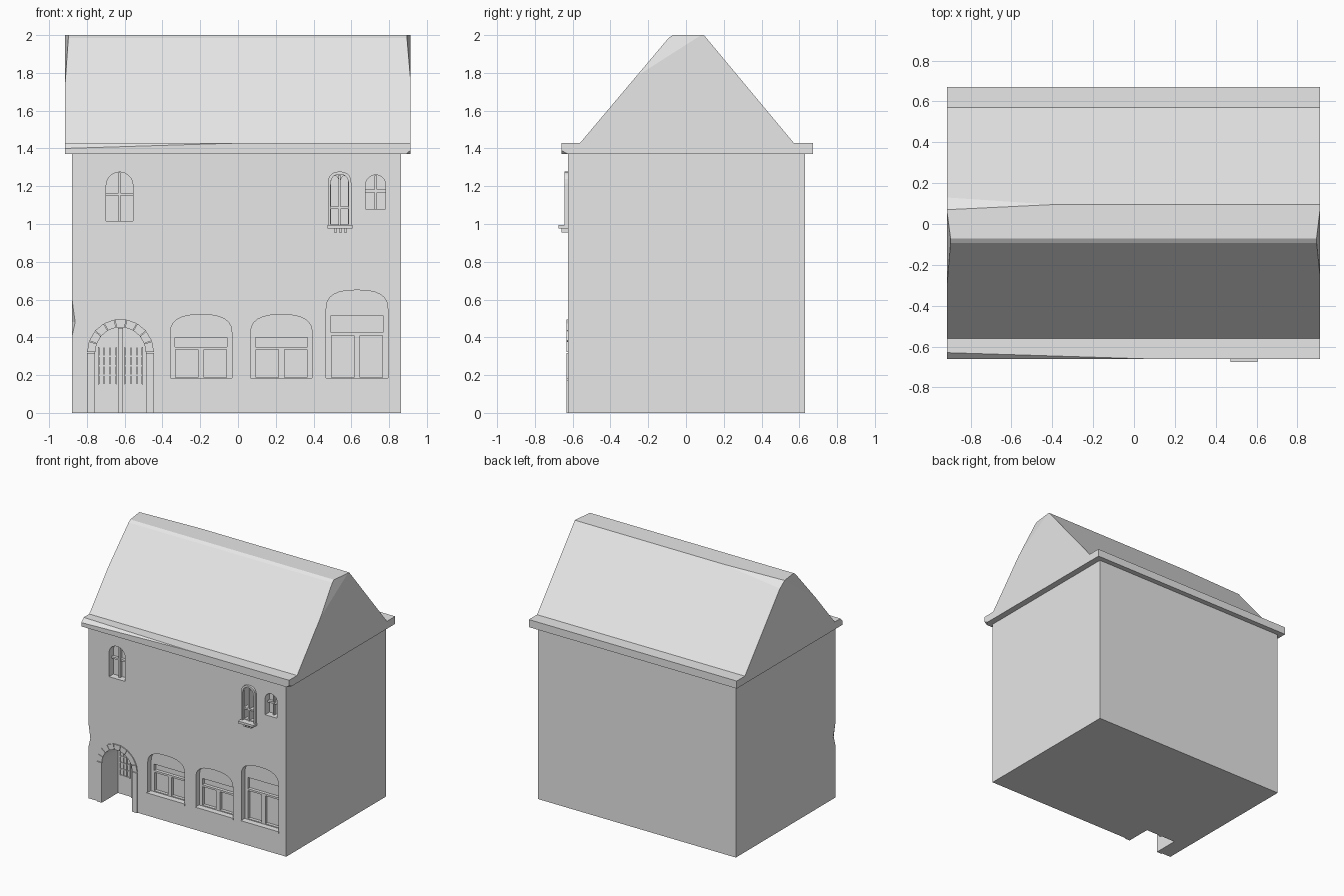
import bpy, bmesh, math
from mathutils import Vector

if "Cube" in bpy.data.objects:
    bpy.data.objects.remove(bpy.data.objects["Cube"])

stone = bpy.data.materials.new("pale grey stone")
stone.use_nodes = True
GREY = (0.8, 0.8, 0.8, 1)
stone.diffuse_color = GREY
stone.node_tree.nodes["Principled BSDF"].inputs["Base Color"].default_value = GREY

FRONT = -0.625


def finish(name, bm):
    bmesh.ops.recalc_face_normals(bm, faces=bm.faces)
    mesh = bpy.data.meshes.new(name)
    bm.to_mesh(mesh)
    bm.free()
    mesh.materials.append(stone)
    obj = bpy.data.objects.new(name, mesh)
    bpy.context.collection.objects.link(obj)
    return obj


def prism(name, outline, y0, y1):
    """Extrude an outline of (x, z) points from y0 to y1."""
    bm = bmesh.new()
    face = bm.faces.new([bm.verts.new((x, y0, z)) for x, z in outline])
    ext = bmesh.ops.extrude_face_region(bm, geom=[face])
    moved = [g for g in ext["geom"] if isinstance(g, bmesh.types.BMVert)]
    bmesh.ops.translate(bm, verts=moved, vec=(0, y1 - y0, 0))
    return finish(name, bm)


def rect(x0, x1, z0, z1):
    return [(x0, z0), (x1, z0), (x1, z1), (x0, z1)]


def box(name, x0, x1, y0, y1, z0, z1):
    return prism(name, rect(x0, x1, z0, z1), y0, y1)


def arch(cx, half, z0, spring, top, power=2, steps=10):
    """Opening outline with a round or flattened head."""
    pts = [(cx - half, z0), (cx + half, z0)]
    for i in range(steps + 1):
        a = math.pi * i / steps
        c, s = math.cos(a), max(math.sin(a), 0)
        x = math.copysign(abs(c) ** (2 / power), c)
        pts.append((cx + half * x, spring + (top - spring) * s ** (2 / power)))
    return pts


def cut(target, cutter):
    """Subtract the cutter from the target and discard it."""
    mod = target.modifiers.new("cut", "BOOLEAN")
    mod.operation, mod.solver, mod.object = "DIFFERENCE", "EXACT", cutter
    bpy.context.view_layer.objects.active = target
    bpy.ops.object.modifier_apply(modifier=mod.name)
    bpy.data.objects.remove(cutter)


def carve(target, outline, depth):
    cut(target, prism("cutter", outline, FRONT - 0.1, FRONT + depth))


def chip(obj, a, b, c):
    """Slice off the corner outside the plane through three points."""
    a, b, c = Vector(a), Vector(b), Vector(c)
    bm = bmesh.new()
    bm.from_mesh(obj.data)
    centre = sum((v.co for v in bm.verts), Vector()) / len(bm.verts)
    normal = (b - a).cross(c - a).normalized()
    if normal.dot(centre - a) > 0:
        normal = -normal
    res = bmesh.ops.bisect_plane(bm, geom=bm.verts[:] + bm.edges[:] + bm.faces[:],
                                 plane_co=a, plane_no=normal, clear_outer=True)
    edges = [g for g in res["geom_cut"] if isinstance(g, bmesh.types.BMEdge)]
    bmesh.ops.contextual_create(bm, geom=edges)
    bmesh.ops.recalc_face_normals(bm, faces=bm.faces)
    bm.to_mesh(obj.data)
    bm.free()


# House walls
walls = box("walls", -0.88, 0.862, FRONT, 0.63, 0, 1.37)

# Worn dent in the front corner
bm = bmesh.new()
for p in [(-0.88, FRONT, 0.40), (-0.88, FRONT, 0.61), (-0.862, FRONT, 0.48),
          (-0.88, -0.59, 0.48), (-0.9, -0.645, 0.5)]:
    bm.verts.new(p)
bmesh.ops.convex_hull(bm, input=bm.verts)
cut(walls, finish("cutter", bm))

# Eaves slab with worn edges
LEFT, RIGHT = -0.917, 0.912
eaves = box("eaves", LEFT, RIGHT, -0.66, 0.672, 1.37, 1.43)
chip(eaves, (LEFT, -0.66, 1.40), (LEFT, -0.63, 1.43), (0.05, -0.66, 1.43))
chip(eaves, (RIGHT, -0.66, 1.39), (0.89, -0.66, 1.37), (RIGHT, -0.625, 1.37))

# Roof with a flat ridge and worn gable corners
bm = bmesh.new()
profile = [(-0.56, 1.43), (-0.092, 1.985), (-0.07, 2), (0.095, 2), (0.57, 1.43)]
ends = [[bm.verts.new((x, y, z)) for y, z in profile] for x in (LEFT, RIGHT)]
bm.faces.new(ends[0])
bm.faces.new(ends[1])
for i in range(len(profile)):
    j = (i + 1) % len(profile)
    bm.faces.new((ends[0][i], ends[0][j], ends[1][j], ends[1][i]))
roof = finish("roof", bm)
chip(roof, (RIGHT, -0.28, 1.77), (0.893, -0.08, 2), (RIGHT, 0.08, 2))
chip(roof, (LEFT, -0.3, 1.73), (-0.897, -0.08, 2), (LEFT, 0.07, 2))
chip(roof, (LEFT, 0.12, 1.965), (LEFT, 0.07, 2), (-0.4, 0.095, 2))

# Doorway, cut through the bottom of the wall
DOOR_X, SPRING, INNER, OUTER = -0.622, 0.32, 0.134, 0.177
carve(walls, arch(DOOR_X, INNER, -0.1, SPRING, SPRING + INNER, steps=16), 0.195)

# Door surround: jambs and arch stones
for side in (-1, 1):
    xs = sorted((DOOR_X + side * INNER, DOOR_X + side * OUTER))
    box("door_jamb", *xs, FRONT - 0.008, FRONT + 0.02, 0, SPRING - 0.003)
STONES = 9
for i in range(STONES):
    a0, a1 = (math.pi * (i + t) / STONES for t in (0.03, 0.97))
    ring = [(INNER, a0), (OUTER, a0), (OUTER, a1), (INNER, a1)]
    prism("arch_stone", [(DOOR_X + r * math.cos(a), SPRING + r * math.sin(a))
                         for r, a in ring], FRONT - 0.008, FRONT + 0.02)

# Door leaves with a meeting strip and small panes
DOOR_Y = FRONT + 0.195
box("door_strip", DOOR_X - 0.012, DOOR_X + 0.012, DOOR_Y - 0.012, DOOR_Y, 0, 0.45)
for side in (-1, 1):
    x0, x1 = sorted((DOOR_X + side * 0.025, DOOR_X + side * 0.115))
    for i in range(4):
        x = x0 + (x1 - x0) * i / 3
        box("door_bar", x - 0.004, x + 0.004, DOOR_Y - 0.008, DOOR_Y, 0.15, 0.35)
    for i in range(5):
        z = 0.15 + 0.05 * i
        box("door_rail", x0, x1, DOOR_Y - 0.007, DOOR_Y, z - 0.004, z + 0.004)

# Ground floor windows: centre, head top, pane top, transom bottom and top
for cx, top, pane, t0, t1 in [(-0.195, 0.52, 0.335, 0.35, 0.40),
                              (0.23, 0.52, 0.335, 0.35, 0.40),
                              (0.63, 0.65, 0.41, 0.425, 0.515)]:
    carve(walls, arch(cx, 0.163, 0.17, top - 0.1, top, 2.6, 12), 0.045)
    carve(walls, rect(cx - 0.138, cx + 0.138, t0, t1), 0.07)
    carve(walls, rect(cx - 0.135, cx - 0.016, 0.188, pane), 0.07)
    carve(walls, rect(cx + 0.016, cx + 0.135, 0.188, pane), 0.07)
    box("window_sill", cx - 0.167, cx + 0.167, FRONT - 0.007, FRONT + 0.04, 0.168, 0.184)

# Plain upper windows with a cross of glazing bars
for cx, half, z0, top, bar in [(-0.627, 0.071, 1.015, 1.275, 1.157),
                               (0.729, 0.053, 1.08, 1.26, 1.175)]:
    carve(walls, arch(cx, half, z0, top - half, top), 0.055)
    box("window_mullion", cx - 0.006, cx + 0.006, FRONT + 0.03, FRONT + 0.06, z0, top - 0.002)
    box("window_transom", cx - half, cx + half, FRONT + 0.032, FRONT + 0.06, bar - 0.007, bar + 0.007)

# Twin-light upper window with a raised frame
CX = 0.538
for side in (-1, 1):
    carve(walls, arch(CX + side * 0.025, 0.02, 1.0, 1.225, 1.255, steps=8), 0.05)
frame = prism("twin_window_frame", arch(CX, 0.062, 0.99, 1.215, 1.278, 2.4), FRONT - 0.018, FRONT + 0.01)
carve(frame, arch(CX, 0.047, 0.98, 1.21, 1.263, 2.4), 0.05)
box("twin_window_transom", CX - 0.046, CX + 0.046, FRONT - 0.004, FRONT + 0.045, 1.08, 1.092)
box("twin_window_mullion", CX - 0.005, CX + 0.005, FRONT - 0.008, FRONT + 0.01, 0.99, 1.26)
box("twin_window_sill", CX - 0.065, CX + 0.068, FRONT - 0.05, FRONT + 0.01, 0.977, 0.995)
for x in (CX - 0.022, CX + 0.004, CX + 0.03):
    box("sill_bracket", x - 0.008, x + 0.008, FRONT - 0.033, FRONT + 0.01, 0.955, 0.978)
